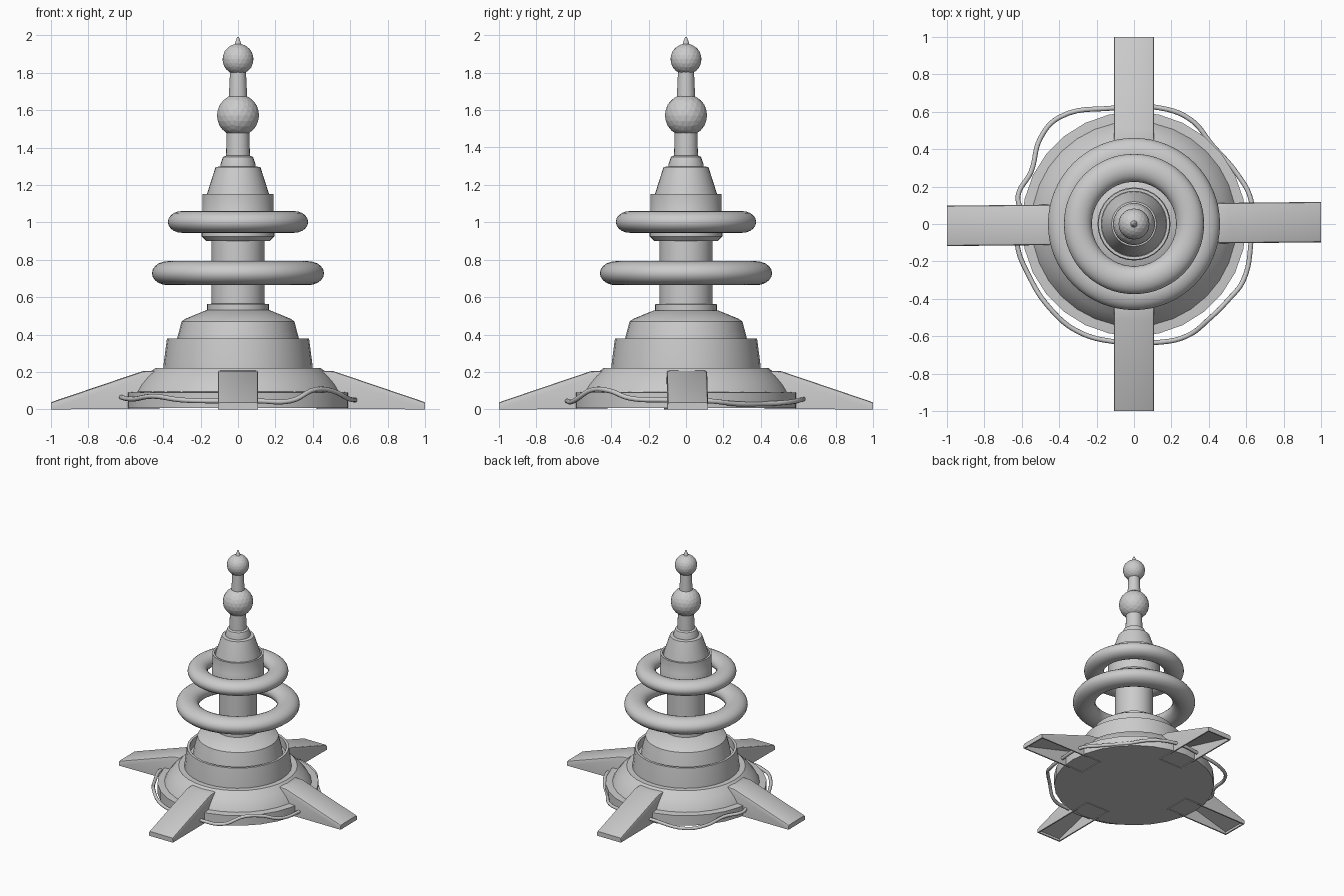
import bpy, bmesh, math
from mathutils import Matrix

if "Cube" in bpy.data.objects:
    bpy.data.objects.remove(bpy.data.objects["Cube"])


def finish(bm, name, smooth=True):
    bmesh.ops.recalc_face_normals(bm, faces=bm.faces)
    me = bpy.data.meshes.new(name)
    bm.to_mesh(me)
    bm.free()
    ob = bpy.data.objects.new(name, me)
    bpy.context.collection.objects.link(ob)
    bpy.ops.object.select_all(action='DESELECT')
    ob.select_set(True)
    bpy.context.view_layer.objects.active = ob
    if smooth:
        bpy.ops.object.shade_smooth_by_angle(angle=math.radians(25))
    return ob


def lathe(name, profile, n=32):
    # Revolves (radius, height) points and caps open ends
    bm = bmesh.new()
    rings = []
    for r, z in profile:
        rings.append([bm.verts.new((r * math.cos(math.tau * i / n),
                                    r * math.sin(math.tau * i / n), z)) for i in range(n)])
    for a, b in zip(rings, rings[1:]):
        for i in range(n):
            j = (i + 1) % n
            bm.faces.new((a[i], a[j], b[j], b[i]))
    bm.faces.new(rings[0])
    bm.faces.new(rings[-1])
    return finish(bm, name)


# Stepped base and open cup
lathe("base_disc", [(0.6, 0.008), (0.6, 0.09), (0.54, 0.095)], 28)
lathe("base_flare", [(0.57, 0.05), (0.545, 0.1), (0.525, 0.135), (0.49, 0.178),
                     (0.442, 0.222), (0.40, 0.222), (0.39, 0.2)])
lathe("base_cup", [(0.40, 0.2), (0.398, 0.24), (0.38, 0.378), (0.36, 0.378), (0.36, 0.31)])
lathe("base_dome", [(0.34, 0.3), (0.325, 0.38), (0.302, 0.47), (0.28, 0.485), (0.17, 0.53)])
lathe("lower_collar", [(0.165, 0.50), (0.165, 0.562), (0.14, 0.565)])

# Tower
lathe("column", [(0.142, 0.55), (0.142, 0.92)])
lathe("upper_collar", [(0.17, 0.9), (0.195, 0.925), (0.195, 1.05), (0.191, 1.06),
                       (0.191, 1.152), (0.175, 1.152), (0.175, 1.11)])
lathe("tower_cone", [(0.175, 1.10), (0.165, 1.155), (0.12, 1.295), (0.09, 1.3)])
lathe("cone_cap", [(0.095, 1.29), (0.094, 1.31), (0.08, 1.35), (0.06, 1.358)], 24)
lathe("lower_rod", [(0.064, 1.35), (0.06, 1.5)], 24)
lathe("upper_rod", [(0.05, 1.65), (0.042, 1.82)], 24)
lathe("tip", [(0.02, 1.945), (0.014, 1.965), (0.005, 1.99)], 12)

# Faceted balls
for name, r, z in (("lower_ball", 0.113, 1.572), ("upper_ball", 0.083, 1.872)):
    bm = bmesh.new()
    bmesh.ops.create_icosphere(bm, subdivisions=3, radius=r)
    bmesh.ops.translate(bm, verts=bm.verts, vec=(0, 0, z))
    finish(bm, name, False)

# Floating rings
for name, major, minor, height, z in (("lower_ring", 0.375, 0.085, 0.064, 0.728),
                                      ("upper_ring", 0.3, 0.075, 0.058, 1.002)):
    bpy.ops.mesh.primitive_torus_add(major_radius=major, minor_radius=minor, major_segments=64,
                                     minor_segments=20, location=(0, 0, z))
    ring = bpy.context.object
    ring.name = name
    ring.scale.z = height / minor
    bpy.ops.object.shade_smooth()

# Four sloping legs with hollow undersides
side = [(0.42, 0.003), (1.0, 0.0), (1.0, 0.037), (0.985, 0.043), (0.51, 0.204), (0.45, 0.207)]
for k, name in enumerate(("right_leg", "back_leg", "left_leg", "front_leg")):
    bm = bmesh.new()
    rows = [[bm.verts.new((x, y, z)) for x, z in side] for y in (-0.108, 0.108)]
    bm.faces.new(rows[0])
    bm.faces.new(rows[1])
    for i in range(len(side)):
        j = (i + 1) % len(side)
        f = bm.faces.new((rows[0][i], rows[0][j], rows[1][j], rows[1][i]))
        if i == 0:
            under = f
    top = [e for e in bm.edges if all(v.co.z > 0.03 for v in e.verts)
           and abs(e.verts[0].co.y - e.verts[1].co.y) < 0.01]
    bmesh.ops.recalc_face_normals(bm, faces=bm.faces)
    bmesh.ops.inset_region(bm, faces=[under], thickness=0.015)
    recess = bmesh.ops.extrude_discrete_faces(bm, faces=[under])['faces'][0]
    for v in recess.verts:
        v.co.z = 0.17 if v.co.x < 0.6 else 0.018
    bmesh.ops.bevel(bm, geom=top, offset=0.012, segments=2, affect='EDGES', profile=0.5)
    turn = k * math.pi / 2 + (0.01 if k % 2 == 0 else 0)
    bmesh.ops.rotate(bm, verts=bm.verts, cent=(0, 0, 0), matrix=Matrix.Rotation(turn, 3, 'Z'))
    finish(bm, name)

# Loose cable looped round the base
path = [(-0.10, -0.63, 0.045), (-0.30, -0.575, 0.05), (-0.45, -0.45, 0.07), (-0.56, -0.28, 0.055),
        (-0.625, -0.10, 0.065), (-0.60, 0.05, 0.07), (-0.62, 0.15, 0.065), (-0.55, 0.28, 0.06),
        (-0.50, 0.46, 0.04), (-0.40, 0.57, 0.03), (-0.11, 0.62, 0.05), (0.11, 0.625, 0.055),
        (0.30, 0.56, 0.04), (0.42, 0.42, 0.03), (0.55, 0.27, 0.03), (0.625, 0.13, 0.045),
        (0.625, -0.10, 0.05), (0.585, -0.30, 0.06), (0.50, -0.41, 0.10), (0.41, -0.50, 0.105),
        (0.28, -0.60, 0.045), (0.10, -0.635, 0.045)]
cu = bpy.data.curves.new("cable", 'CURVE')
cu.dimensions = '3D'
cu.bevel_depth = 0.013
cu.bevel_resolution = 2
cu.resolution_u = 6
sp = cu.splines.new('BEZIER')
sp.bezier_points.add(len(path) - 1)
for p, co in zip(sp.bezier_points, path):
    p.co = co
    p.handle_left_type = p.handle_right_type = 'AUTO'
sp.use_cyclic_u = True
bpy.context.collection.objects.link(bpy.data.objects.new("cable", cu))
